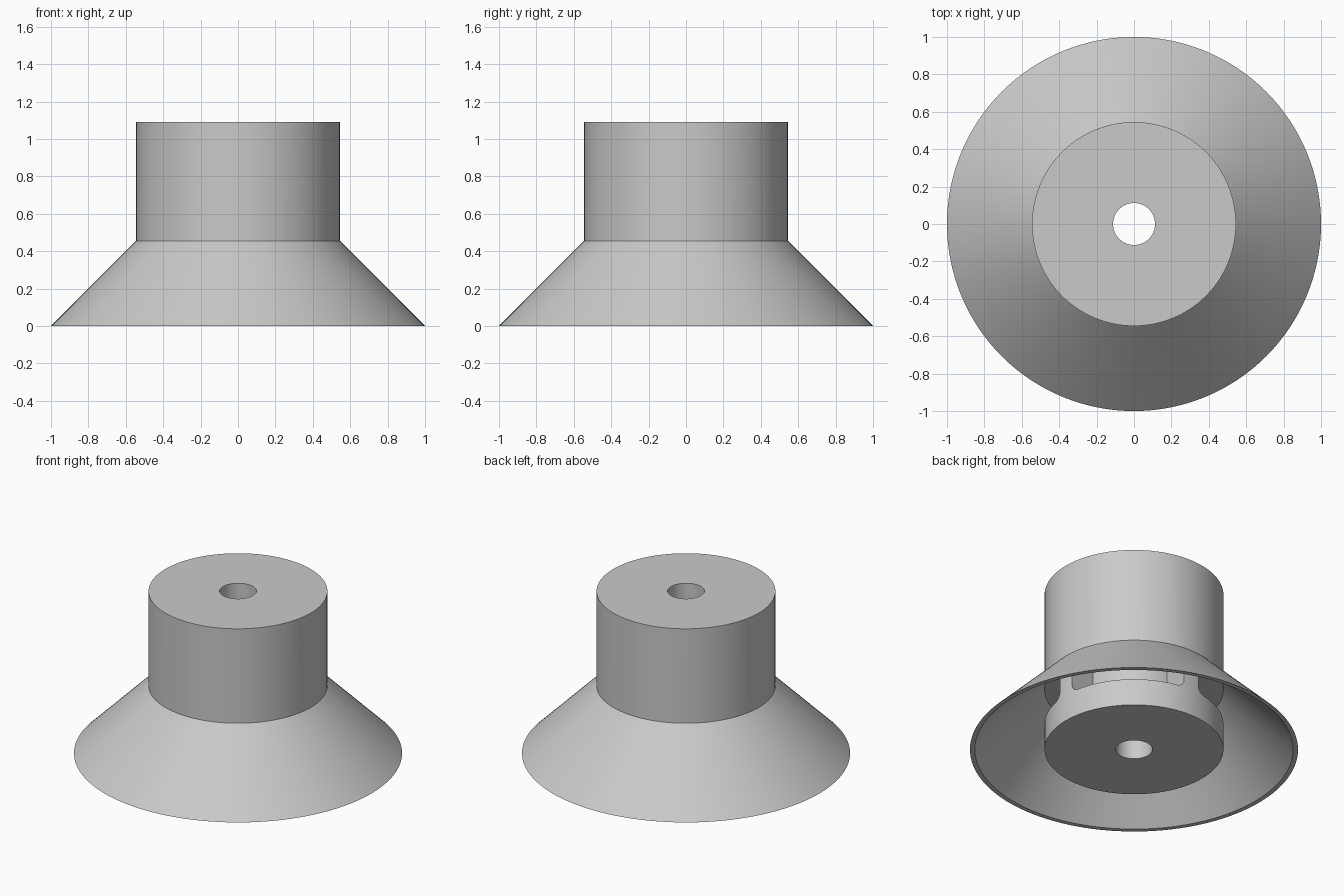
import bpy, bmesh, math

SEGMENTS = 128
BODY_R, BORE_R, SLOT_R = 0.545, 0.112, 0.36
HEIGHT, SKIRT_H = 1.09, 0.455
SLOT_LOW, SLOT_HIGH, SLOT_CORNER = 0.18, 0.42, 0.05
SLOT_HALF = math.radians(39)

if "Cube" in bpy.data.objects:
    bpy.data.objects.remove(bpy.data.objects["Cube"], do_unlink=True)

grey = bpy.data.materials.new("light grey")
grey.use_nodes = True
colour = (0.59, 0.59, 0.59, 1)
grey.diffuse_color = colour
grey.node_tree.nodes["Principled BSDF"].inputs["Base Color"].default_value = colour


def add_object(name, bm):
    bmesh.ops.recalc_face_normals(bm, faces=bm.faces)
    mesh = bpy.data.meshes.new(name)
    bm.to_mesh(mesh)
    bm.free()
    mesh.materials.append(grey)
    obj = bpy.data.objects.new(name, mesh)
    bpy.context.collection.objects.link(obj)
    return obj


def select(obj):
    bpy.ops.object.select_all(action='DESELECT')
    obj.select_set(True)
    bpy.context.view_layer.objects.active = obj


def loft(bm, rings, closed):
    """Join rings of equal size with quads; cap the ends if not closed."""
    count = len(rings)
    for i in range(count if closed else count - 1):
        a, b = rings[i], rings[(i + 1) % count]
        for j in range(len(a)):
            k = (j + 1) % len(a)
            bm.faces.new((a[j], a[k], b[k], b[j]))
    if not closed:
        bm.faces.new(rings[0])
        bm.faces.new(rings[-1])


def section(bm, profile, angle):
    return [bm.verts.new((r * math.cos(angle), r * math.sin(angle), z)) for r, z in profile]


def lathe(name, profile):
    bm = bmesh.new()
    loft(bm, [section(bm, profile, math.tau * i / SEGMENTS) for i in range(SEGMENTS)], True)
    return add_object(name, bm)


# Central body with a bore right through it
body = lathe("central_body", [(BORE_R, 0), (BODY_R, 0), (BODY_R, HEIGHT), (BORE_R, HEIGHT)])

# Thin flared skirt
skirt = lathe("flared_skirt", [(0.97, 0), (1, 0), (BODY_R, SKIRT_H), (0.52, SKIRT_H - 0.005)])

# Four round-cornered slots around the body, with narrow posts between
corner_angle = SLOT_CORNER / BODY_R
offsets = [SLOT_HALF - corner_angle * (1 - math.sin(math.pi / 2 * i / 6)) for i in range(7)]
straight = SLOT_HALF - corner_angle
columns = [-a for a in reversed(offsets)]
columns += [straight * (i / 10 - 1) for i in range(1, 20)]
columns += offsets

bm = bmesh.new()
for quarter in range(4):
    centre = math.pi / 4 + quarter * math.pi / 2
    rings = []
    for a in columns:
        t = min(1, max(0, (abs(a) - straight) / corner_angle))
        rise = SLOT_CORNER * (1 - math.sqrt(1 - t * t))
        low, high = SLOT_LOW + rise, SLOT_HIGH - rise
        rings.append(section(bm, [(SLOT_R, low), (0.7, low), (0.7, high), (SLOT_R, high)], centre + a))
    loft(bm, rings, False)
cutter = add_object("slot_cutter", bm)
cutter.hide_render = True

cut = body.modifiers.new("slots", 'BOOLEAN')
cut.operation = 'DIFFERENCE'
cut.solver = 'EXACT'
cut.object = cutter
select(body)
bpy.ops.object.modifier_apply(modifier=cut.name)
bpy.data.objects.remove(cutter, do_unlink=True)

# Smooth round walls, crisp rims
for obj in (body, skirt):
    select(obj)
    bpy.ops.object.shade_smooth_by_angle(angle=math.radians(30))
